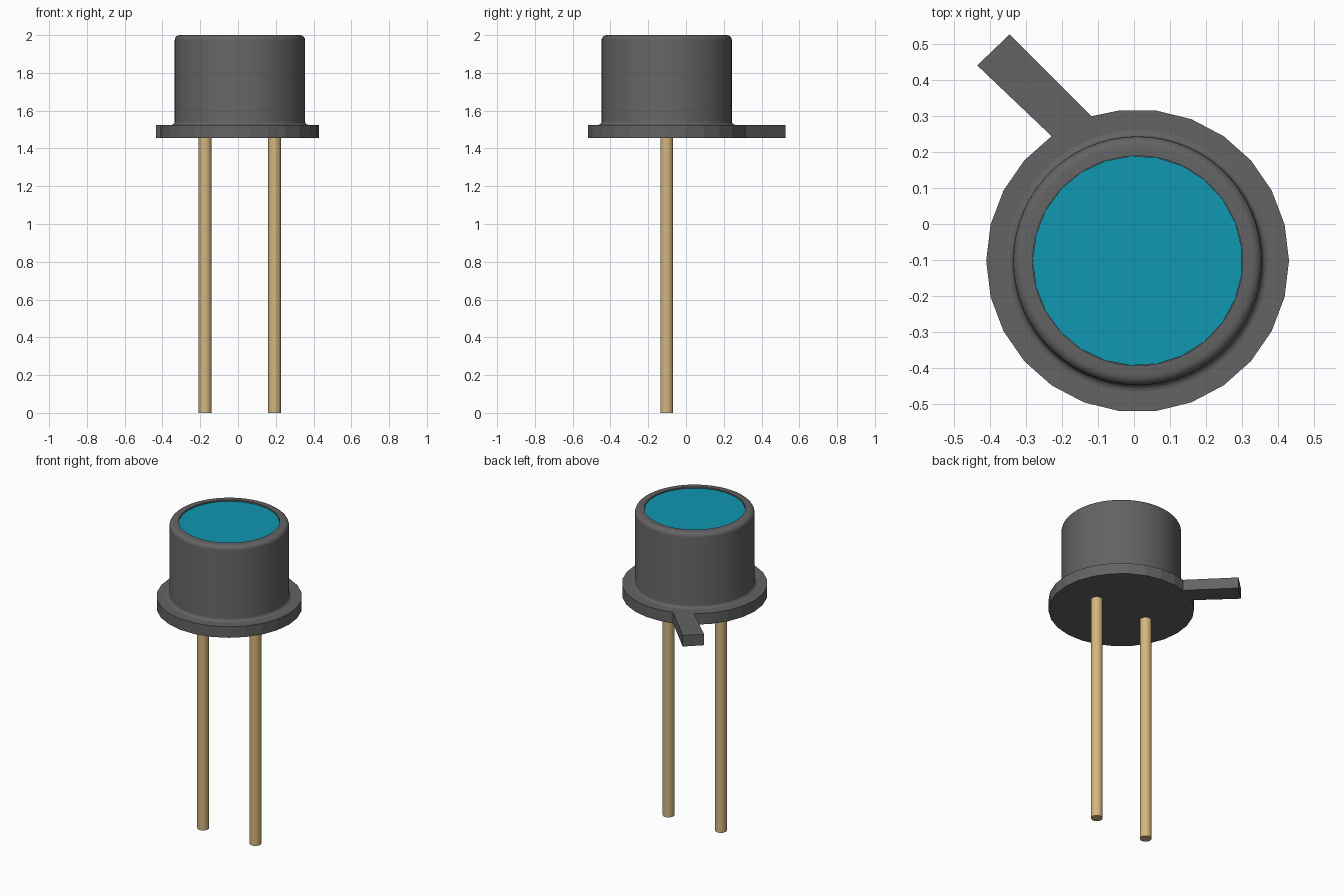
import bpy, bmesh
from math import sin, cos, pi, radians
from mathutils import Vector

if "Cube" in bpy.data.objects:
    bpy.data.objects.remove(bpy.data.objects["Cube"], do_unlink=True)

CX, CY = 0.01, -0.102            # axis of the can
FLANGE_Z, FLANGE_TOP, TOP = 1.455, 1.525, 2.0


def material(name, rgb):
    m = bpy.data.materials.new(name)
    m.use_nodes = True
    m.diffuse_color = (*rgb, 1)
    m.node_tree.nodes["Principled BSDF"].inputs["Base Color"].default_value = (*rgb, 1)
    return m


grey = material("dark grey metal", (0.125, 0.125, 0.125))
teal = material("teal glass", (0.005, 0.31, 0.44))
gold = material("pale gold", (0.66, 0.47, 0.21))


def finish(name, bm, mat, smooth=True):
    bmesh.ops.recalc_face_normals(bm, faces=bm.faces)
    mesh = bpy.data.meshes.new(name)
    bm.to_mesh(mesh)
    bm.free()
    obj = bpy.data.objects.new(name, mesh)
    bpy.context.collection.objects.link(obj)
    mesh.materials.append(mat)
    if smooth:
        bpy.ops.object.select_all(action="DESELECT")
        obj.select_set(True)
        bpy.context.view_layer.objects.active = obj
        bpy.ops.object.shade_smooth_by_angle(angle=radians(35))
    return obj


def ring(cx, cy, r, n, z, start=0.0):
    return [Vector((cx + r * cos(start + 2 * pi * i / n),
                    cy + r * sin(start + 2 * pi * i / n), z)) for i in range(n)]


def prism(name, outline, height, mat, smooth=False):
    """Extrude a flat outline upward into a closed solid."""
    bm = bmesh.new()
    face = bm.faces.new([bm.verts.new(p) for p in outline])
    ext = bmesh.ops.extrude_face_region(bm, geom=[face], use_keep_orig=True)
    verts = [g for g in ext["geom"] if isinstance(g, bmesh.types.BMVert)]
    bmesh.ops.translate(bm, verts=verts, vec=(0, 0, height))
    return finish(name, bm, mat, smooth)


def lathe(name, profile, n, mat):
    """Spin an (r, z) profile around the can axis."""
    bm = bmesh.new()
    rings = [[bm.verts.new(p) for p in ring(CX, CY, r, n, z)] for r, z in profile]
    for a, b in zip(rings, rings[1:]):
        for i in range(n):
            j = (i + 1) % n
            bm.faces.new((a[i], a[j], b[j], b[i]))
    return finish(name, bm, mat)


# Faceted base flange with its offset locating tab in one outline
outline = ring(CX, CY, 0.42, 26, FLANGE_Z)
tab = [Vector((x, y, FLANGE_Z)) for x, y in
       ((-0.118, 0.299), (-0.345, 0.526), (-0.435, 0.44))]
outline[8:9] = tab
prism("flange_with_tab", outline, FLANGE_TOP - FLANGE_Z, grey)

# Can: foot fillet, wall, rounded shoulder, rim and shallow window recess
R, FOOT, SHOULDER = 0.345, 0.018, 0.027
steps = [i * pi / 10 for i in range(6)]
profile = [(R + FOOT * (1 - sin(a)), FLANGE_TOP + FOOT * (1 - cos(a))) for a in steps]
profile += [(R - SHOULDER * (1 - cos(a)), TOP - SHOULDER * (1 - sin(a))) for a in steps]
profile += [(0.291, TOP), (0.291, TOP - 0.02)]
lathe("can", profile, 60, grey)

# Window disc
prism("window", ring(CX, CY, 0.291, 25, TOP - 0.02, pi), 0.012, teal)

# Two lead pins
for side, name in ((-1, "right_pin"), (1, "left_pin")):
    prism(name, ring(CX + side * 0.184, CY, 0.034, 20, 0), FLANGE_Z + 0.01, gold, True)
